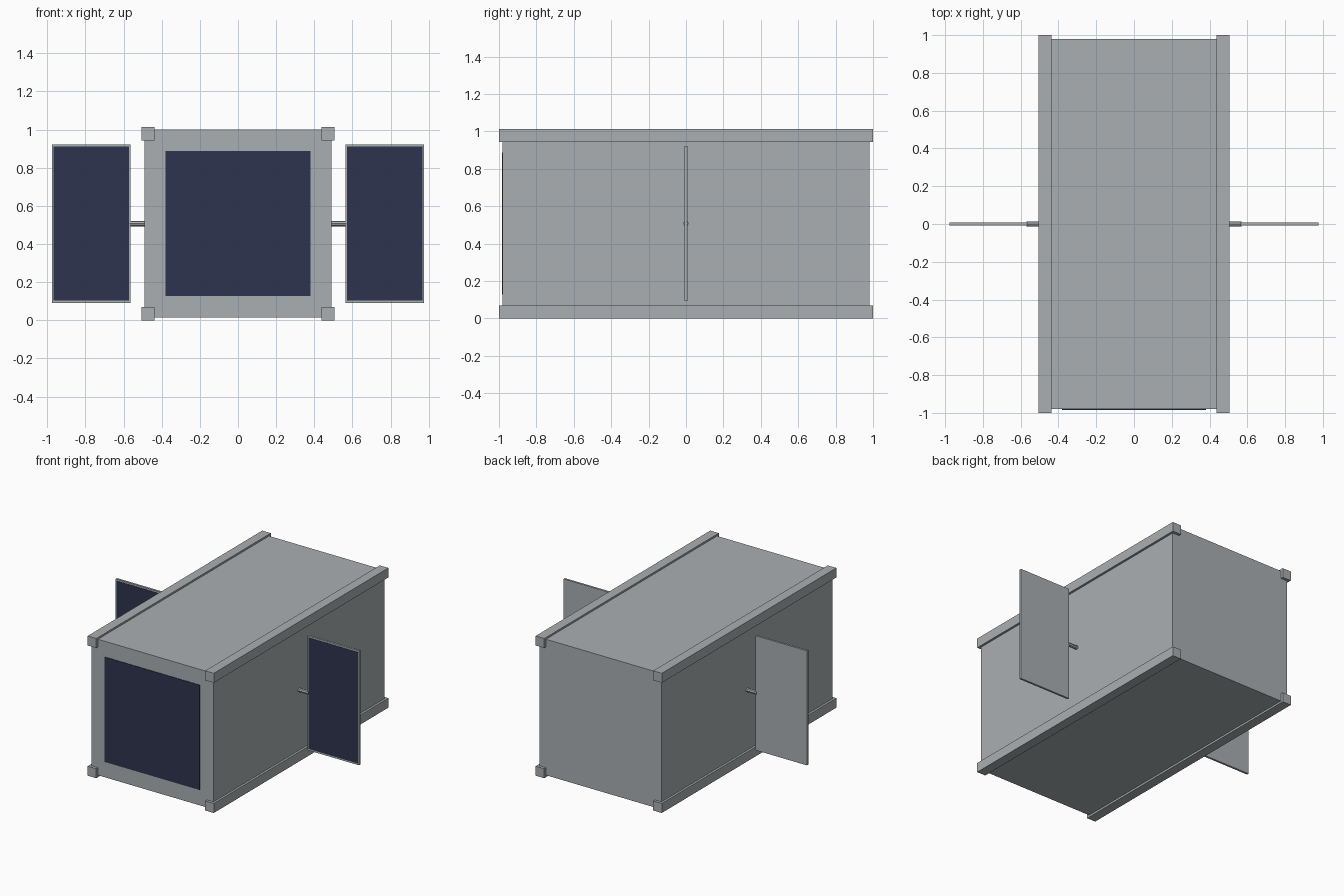
import bpy
import math

if "Cube" in bpy.data.objects:
    bpy.data.objects.remove(bpy.data.objects["Cube"], do_unlink=True)


def make_material(name, color):
    mat = bpy.data.materials.new(name)
    mat.use_nodes = True
    mat.diffuse_color = color
    mat.node_tree.nodes["Principled BSDF"].inputs["Base Color"].default_value = color
    return mat


grey = make_material("metal grey", (0.40, 0.43, 0.445, 1))
blue = make_material("solar blue", (0.027, 0.034, 0.078, 1))


def box(name, low, high, mat):
    """Box between two opposite corners."""
    center = [(a + b) / 2 for a, b in zip(low, high)]
    bpy.ops.mesh.primitive_cube_add(size=1, location=center)
    obj = bpy.context.object
    obj.name = name
    obj.scale = [b - a for a, b in zip(low, high)]
    bpy.ops.object.transform_apply(location=False, rotation=False, scale=True)
    obj.data.materials.append(mat)
    return obj


HALF_BODY = 0.49
MID_Z = 0.507
PLATE = 0.004

# Main body with the dark panel on its front
box("body", (-HALF_BODY, -0.98, 0.014), (HALF_BODY, 0.98, 1.0), grey)
box("front_panel", (-0.38, -0.98 - PLATE, 0.127), (0.38, -0.98, 0.887), blue)

for side, label in ((1, "left"), (-1, "right")):
    # Corner rails along the whole length
    for level, bottom in (("lower", 0), ("upper", 0.944)):
        x0, x1 = sorted((side * 0.437, side * 0.506))
        box(f"{label}_{level}_rail", (x0, -1, bottom), (x1, 1, bottom + 0.069), grey)

    # Side wing with its solar cells facing forward
    x0, x1 = sorted((side * 0.564, side * 0.976))
    box(f"{label}_wing", (x0, -0.007, 0.092), (x1, 0.008, 0.922), grey)
    x0, x1 = sorted((side * 0.572, side * 0.968))
    box(f"{label}_solar_cells", (x0, -0.007 - PLATE / 2, 0.104), (x1, -0.007, 0.91), blue)

    # Rod that joins the wing to the body
    bpy.ops.mesh.primitive_cylinder_add(
        vertices=8, radius=0.014, depth=0.09,
        location=(side * 0.525, 0, MID_Z), rotation=(0, math.pi / 2, 0))
    rod = bpy.context.object
    rod.name = f"{label}_wing_rod"
    rod.data.materials.append(grey)
